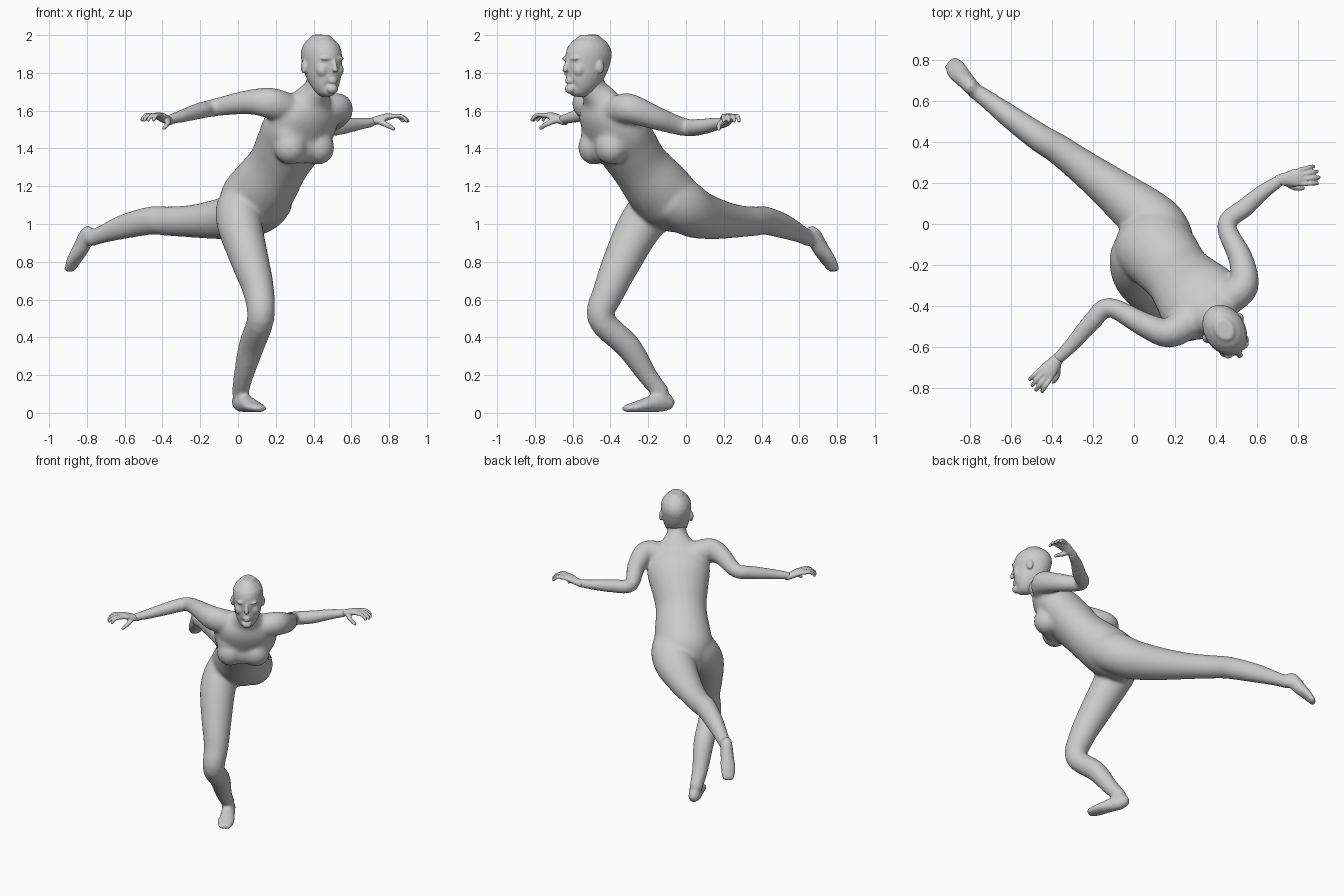
import bpy, bmesh, math
from mathutils import Vector, Matrix

UP = Vector((0, 0, 1))
FWD = Vector((0.53, -0.85, 0)).normalized()    # way the figure faces
LEFT = Vector((0.85, 0.53, 0)).normalized()    # the figure's own left
SIDES = 24


def spline(p, t):
    """Catmull-Rom point on a list of equal-length vectors."""
    i = min(int(t), len(p) - 2)
    f = t - i
    a, b, c, d = p[max(i - 1, 0)], p[i], p[i + 1], p[min(i + 2, len(p) - 1)]
    return [0.5 * (2 * q + (r - o) * f + (2 * o - 5 * q + 4 * r - s) * f * f
                   + (3 * q - o - 3 * r + s) * f ** 3) for o, q, r, s in zip(a, b, c, d)]


def loft(bm, stations, side, steps=5):
    """Closed tube through stations (x, y, z, half width along side, half depth)."""
    n = (len(stations) - 1) * steps
    pts = [spline(stations, k / steps) for k in range(n + 1)]
    pos = [Vector(p[:3]) for p in pts]
    rings = []
    for k, p in enumerate(pts):
        t = (pos[min(k + 1, n)] - pos[max(k - 1, 0)]).normalized()
        u = (side - t * side.dot(t)).normalized()
        v = t.cross(u)
        cap = min(p[3], p[4]) * 0.45
        if k == 0:
            rings.append((pos[k] - t * cap, u, v, p[3] * 0.6, p[4] * 0.6))
        rings.append((pos[k], u, v, p[3], p[4]))
        if k == n:
            rings.append((pos[k] + t * cap, u, v, p[3] * 0.6, p[4] * 0.6))
    loops = []
    for c, u, v, a, b in rings:
        loops.append([bm.verts.new(c + u * a * math.cos(w) + v * b * math.sin(w))
                      for w in (2 * math.pi * j / SIDES for j in range(SIDES))])
    for r, s in zip(loops, loops[1:]):
        for j in range(SIDES):
            m = (j + 1) % SIDES
            bm.faces.new((r[j], r[m], s[m], s[j]))
    bm.faces.new(loops[0][::-1])
    bm.faces.new(loops[-1])


def ball(bm, centre, a, b, c):
    """Ellipsoid with radii along left, forward and up."""
    m = Matrix((LEFT * a, FWD * b, UP * c)).transposed().to_4x4()
    m.translation = centre
    bmesh.ops.create_icosphere(bm, subdivisions=3, radius=1, matrix=m)


def finish(bm, name, voxel, smooth):
    """Fuse the overlapping volumes into one smooth skin."""
    bmesh.ops.recalc_face_normals(bm, faces=bm.faces)
    me = bpy.data.meshes.new(name)
    bm.to_mesh(me)
    bm.free()
    ob = bpy.data.objects.new(name, me)
    bpy.context.collection.objects.link(ob)
    r = ob.modifiers.new("fuse", 'REMESH')
    r.mode = 'VOXEL'
    r.voxel_size = voxel
    r.use_smooth_shade = True
    s = ob.modifiers.new("soften", 'SMOOTH')
    s.factor = 0.5
    s.iterations = smooth
    return ob


body = bmesh.new()

# torso and neck
loft(body, [(0.04, -0.04, 1.04, .14, .12), (0.08, -0.09, 1.12, .19, .165),
            (0.145, -0.165, 1.21, .183, .165), (0.21, -0.245, 1.31, .168, .15),
            (0.267, -0.312, 1.41, .187, .155), (0.318, -0.37, 1.50, .208, .155),
            (0.362, -0.425, 1.585, .19, .125), (0.392, -0.456, 1.66, .115, .088),
            (0.418, -0.492, 1.72, .066, .072), (0.435, -0.51, 1.80, .063, .068)], LEFT)

# bust: two rounds joined by a broad middle
bust = Vector((0.35, -0.44, 1.405))
for s in (-1, 1):
    ball(body, bust + LEFT * 0.085 * s, .09, .085, .092)
    ball(body, bust + LEFT * 0.08 * s - FWD * 0.005 + UP * 0.07, .095, .072, .10)
ball(body, bust, .11, .065, .085)

# standing leg and foot
loft(body, [(0.03, -0.12, 1.13, .12, .13), (0.0, -0.18, 1.07, .117, .13),
            (0.015, -0.255, 0.97, .117, .117),
            (0.065, -0.34, 0.80, .10, .102), (0.108, -0.405, 0.65, .082, .087),
            (0.12, -0.45, 0.50, .072, .072), (0.07, -0.305, 0.35, .068, .068),
            (0.03, -0.205, 0.20, .053, .053), (0.01, -0.125, 0.10, .043, .045)], LEFT)
loft(body, [(0.0, -0.08, .045, .033, .036), (0.012, -0.12, .058, .043, .055),
            (0.05, -0.19, .046, .048, .044), (0.088, -0.265, .031, .057, .029),
            (0.117, -0.322, .022, .043, .019)], LEFT)

# trailing leg and foot
side = Vector((0.65, 0.75, 0))
loft(body, [(0.18, -0.10, 1.15, .12, .13), (0.13, -0.02, 1.10, .135, .14),
            (0.045, 0.05, 1.055, .135, .13),
            (-0.095, 0.16, 1.027, .11, .108), (-0.24, 0.27, 1.015, .087, .087),
            (-0.37, 0.365, 1.015, .074, .078), (-0.46, 0.42, 1.018, .069, .075),
            (-0.60, 0.52, 0.987, .058, .066), (-0.72, 0.61, 0.945, .044, .048),
            (-0.785, 0.655, 0.92, .039, .043)], side)
loft(body, [(-0.795, 0.66, 0.975, .03, .028), (-0.80, 0.675, 0.94, .04, .047),
            (-0.83, 0.71, 0.875, .045, .044), (-0.867, 0.752, 0.81, .053, .03),
            (-0.892, 0.785, 0.755, .04, .02)], side)

# arms, half width measured vertically
loft(body, [(0.27, -0.47, 1.61, .08, .085), (0.17, -0.53, 1.64, .082, .073),
            (0.05, -0.49, 1.645, .064, .06), (-0.12, -0.405, 1.617, .048, .047),
            (-0.20, -0.47, 1.60, .044, .047), (-0.30, -0.585, 1.57, .034, .038),
            (-0.375, -0.66, 1.55, .025, .029)], UP)
loft(body, [(0.46, -0.36, 1.60, .08, .085), (0.535, -0.30, 1.612, .079, .073),
            (0.52, -0.17, 1.565, .064, .06), (0.45, -0.005, 1.512, .048, .047),
            (0.54, 0.08, 1.515, .044, .047), (0.64, 0.165, 1.53, .034, .038),
            (0.72, 0.217, 1.54, .025, .029)], UP)
finish(body, "body", 0.010, 16)


def hand(name, wrist, aim, thumb):
    """Palm, four drooping fingers and a thumb; thumb is the sideways direction."""
    bm = bmesh.new()
    w, d, t = Vector(wrist), Vector(aim).normalized(), Vector(thumb).normalized()

    def at(along, across, up):
        return tuple(w + d * along + t * across + UP * up)
    loft(bm, [at(-.02, 0, -.003) + (.026, .021), at(.03, 0, .012) + (.034, .022),
              at(.07, 0, .026) + (.043, .019), at(.105, 0, .031) + (.040, .013)], t)
    for off, length in ((-.034, .066), (-.012, .082), (.011, .086), (.033, .074)):
        loft(bm, [at(.095, off, .030) + (.012, .012),
                  at(.105 + length * .45, off * 1.15, .032) + (.011, .011),
                  at(.105 + length * .8, off * 1.25, .016) + (.010, .010),
                  at(.105 + length * .95, off * 1.25, .002) + (.009, .009)], t)
    loft(bm, [at(.03, .02, .005) + (.018, .018), at(.06, .046, -.012) + (.014, .014),
              at(.085, .054, -.026) + (.012, .012), at(.105, .055, -.040) + (.009, .009)], d)
    finish(bm, name, 0.0055, 2)


hand("right_hand", (-0.37, -0.655, 1.545), (-0.63, -0.77, 0), (0.77, -0.63, 0))
hand("left_hand", (0.715, 0.215, 1.54), (0.99, 0.14, 0), (0.14, -0.99, 0))

# head
head = bmesh.new()
loft(head, [(0.488, -0.597, 1.698, .034, .03), (0.475, -0.575, 1.722, .062, .07),
            (0.462, -0.55, 1.77, .083, .099), (0.45, -0.53, 1.83, .094, .122),
            (0.442, -0.517, 1.89, .100, .128), (0.44, -0.513, 1.94, .092, .116),
            (0.44, -0.513, 1.972, .066, .084)], LEFT)
ball(head, Vector((0.44, -0.513, 1.895)), .100, .128, .108)
face = Vector((0.445, -0.525, 0))
# nose
loft(head, [tuple(face + FWD * .116 + UP * 1.865) + (.011, .012),
            tuple(face + FWD * .128 + UP * 1.835) + (.012, .015),
            tuple(face + FWD * .138 + UP * 1.81) + (.016, .012)], LEFT)
# lips and chin
for z, r in ((1.766, .008), (1.752, .009)):
    ball(head, face + FWD * .115 + UP * z, .025, .014, r)
ball(head, face + FWD * .105 + UP * 1.715, .032, .026, .026)
# brows, cheeks and ears
for s in (-1, 1):
    ball(head, face + FWD * .104 + LEFT * .036 * s + UP * 1.876, .034, .019, .011)
    ball(head, face + FWD * .078 + LEFT * .045 * s + UP * 1.815, .036, .034, .04)
    ball(head, face - FWD * .022 + LEFT * .1 * s + UP * 1.83, .014, .023, .036)
finish(head, "head", 0.006, 6)
